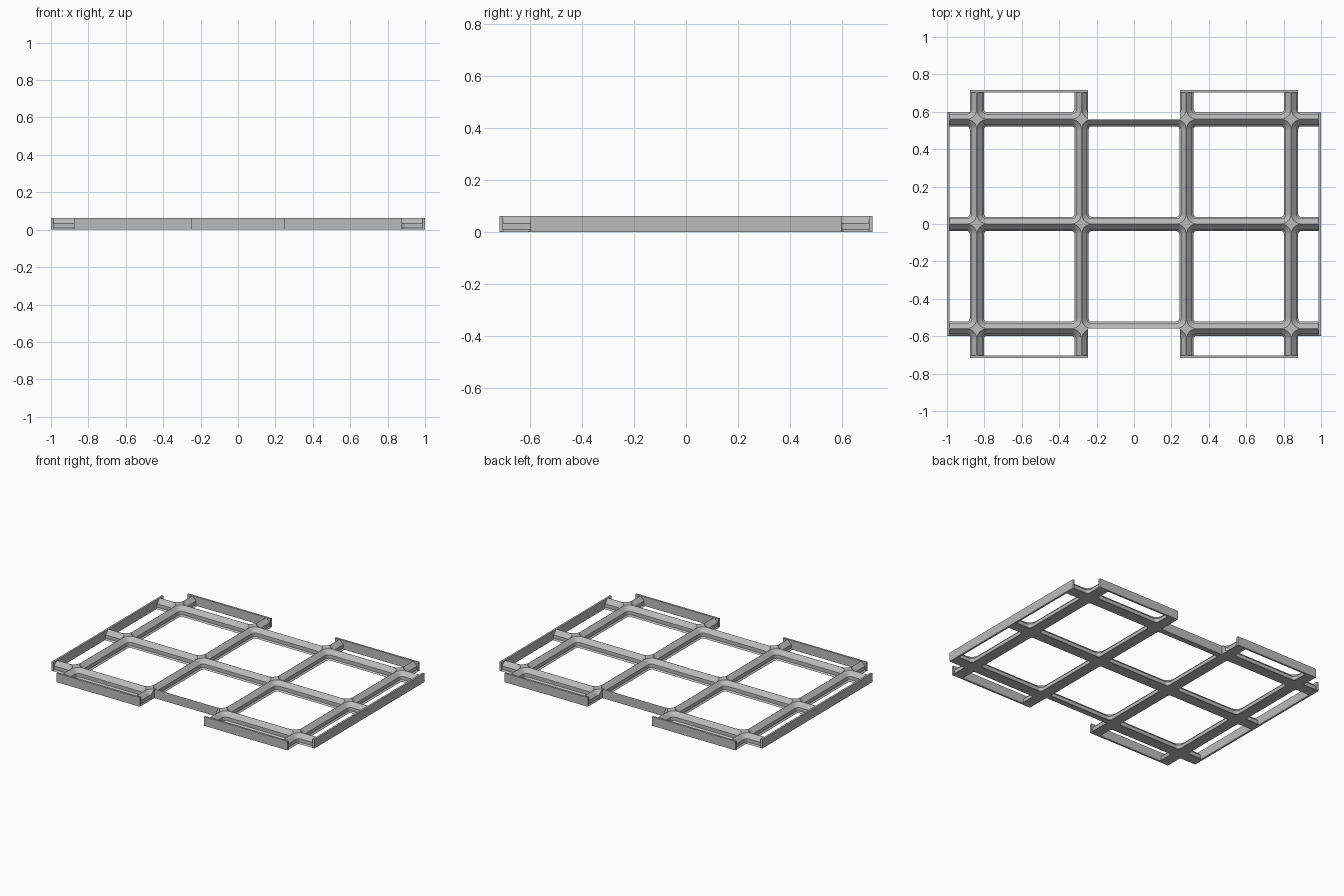
import bpy, bmesh, math

if "Cube" in bpy.data.objects:
    bpy.data.objects.remove(bpy.data.objects["Cube"])

PITCH, HEIGHT, WALL = 0.56, 0.062, 0.0133
END_X, END_Y = 1.0, 0.717        # outer faces of the rim walls
BAR = 0.038                      # half width of a bar at its base
GAP = 0.0008                     # half width of the flat ridge on a bar
# pocket section: z, inset from the cell edge, corner radius
SECTION = [(-0.02, BAR, 0.0153), (0.0, BAR, 0.0153), (0.0093, 0.0287, 0.0247),
           (0.0333, 0.0287, 0.0247), (HEIGHT, GAP, 0.0533), (0.08, GAP, 0.0533)]


def new_object(name, bm):
    mesh = bpy.data.meshes.new(name)
    bmesh.ops.recalc_face_normals(bm, faces=bm.faces)
    bm.to_mesh(mesh)
    bm.free()
    obj = bpy.data.objects.new(name, mesh)
    bpy.context.collection.objects.link(obj)
    return obj


def rounded_square(half, radius, steps=8):
    pts = []
    for q, (sx, sy) in enumerate([(1, 1), (-1, 1), (-1, -1), (1, -1)]):
        for i in range(steps + 1):
            a = math.pi / 2 * (q + i / steps)
            pts.append((sx * (half - radius) + radius * math.cos(a),
                        sy * (half - radius) + radius * math.sin(a)))
    return pts


def add_pocket(target, cx, cy):
    """Lofted cell pocket, trimmed so that the rim walls remain."""
    bm = bmesh.new()
    rings = [[bm.verts.new((cx + x, cy + y, z))
              for x, y in rounded_square(PITCH / 2 - inset, r)]
             for z, inset, r in SECTION]
    n = len(rings[0])
    for lo, hi in zip(rings, rings[1:]):
        for i in range(n):
            j = (i + 1) % n
            bm.faces.new((lo[i], lo[j], hi[j], hi[i]))
    bm.faces.new(rings[0][::-1])
    bm.faces.new(rings[-1])
    for axis, limit in ((0, END_X - WALL), (1, END_Y - WALL)):
        for s in (-1, 1):
            co, no = [0, 0, 0], [0, 0, 0]
            co[axis], no[axis] = s * limit, s
            cut = bmesh.ops.bisect_plane(
                bm, geom=bm.verts[:] + bm.edges[:] + bm.faces[:],
                plane_co=co, plane_no=no, clear_outer=True)
            edges = [e for e in cut['geom_cut'] if isinstance(e, bmesh.types.BMEdge)]
            if edges:
                bmesh.ops.contextual_create(bm, geom=edges)
    bmesh.ops.recalc_face_normals(bm, faces=bm.faces)
    tmp = bpy.data.meshes.new("pocket")
    bm.to_mesh(tmp)
    bm.free()
    target.from_mesh(tmp)
    bpy.data.meshes.remove(tmp)


# stepped plate outline: one quarter, mirrored to all four
quarter = [(0.245, PITCH), (0.245, END_Y), (0.878, END_Y), (0.878, 0.598), (END_X, 0.598)]
top = [(-x, y) for x, y in quarter[::-1]] + quarter
outline = top + [(-x, -y) for x, y in top]
bm = bmesh.new()
face = bm.faces.new([bm.verts.new((x, y, 0)) for x, y in outline])
ext = bmesh.ops.extrude_face_region(bm, geom=[face])
bmesh.ops.translate(bm, vec=(0, 0, HEIGHT),
                    verts=[v for v in ext['geom'] if isinstance(v, bmesh.types.BMVert)])
plate = new_object("grid_baseplate", bm)

# pockets: full cells in the middle, partial cells around the rim
bm = bmesh.new()
for i in range(-2, 3):
    for j in (-1.5, -0.5, 0.5, 1.5):
        add_pocket(bm, i * PITCH, j * PITCH)
pockets = new_object("pocket_cutter", bm)
pockets.hide_render = True

mod = plate.modifiers.new("pockets", 'BOOLEAN')
mod.operation = 'DIFFERENCE'
mod.solver = 'EXACT'
mod.object = pockets
bpy.context.view_layer.objects.active = plate
plate.select_set(True)
bpy.ops.object.modifier_apply(modifier=mod.name)
bpy.data.objects.remove(pockets)

grey = bpy.data.materials.new("mid grey")
grey.diffuse_color = (0.5, 0.5, 0.5, 1)
grey.use_nodes = True
grey.node_tree.nodes["Principled BSDF"].inputs["Base Color"].default_value = grey.diffuse_color
plate.data.materials.clear()
plate.data.materials.append(grey)
